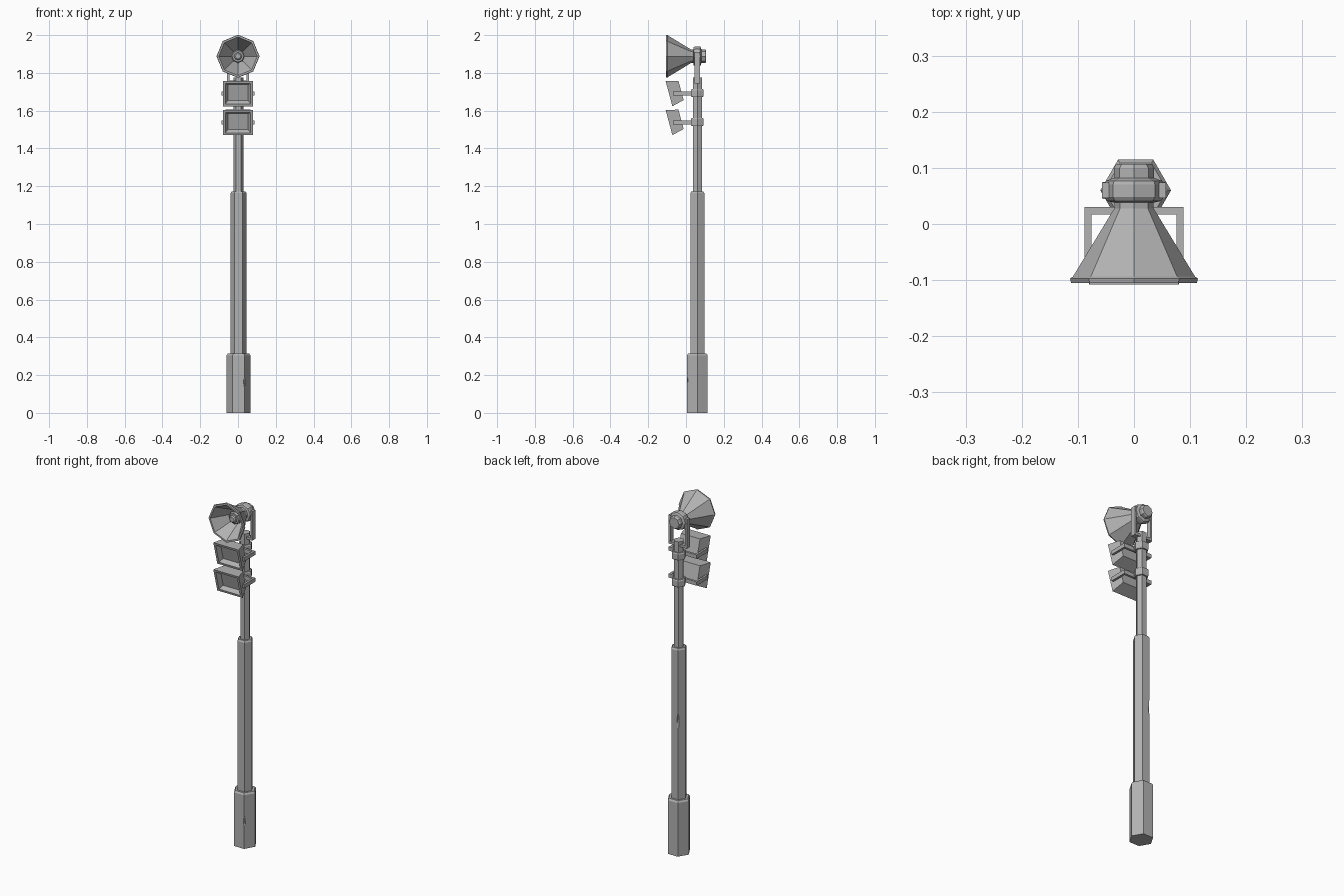
import bpy, bmesh
from math import cos, sin, pi, radians, sqrt
from mathutils import Matrix, Vector

old = bpy.data.objects.get("Cube")
if old:
    bpy.data.objects.remove(old)

grey = bpy.data.materials.new("light grey metal")
grey.use_nodes = True
colour = (0.45, 0.45, 0.45, 1)
grey.diffuse_color = colour
grey.node_tree.nodes["Principled BSDF"].inputs["Base Color"].default_value = colour

POLE = Vector((0.003, 0.06, 0))
FORWARD = Matrix.Rotation(pi / 2, 4, 'X')   # turns local z to -y


def finish(name, bm, matrix=Matrix()):
    bmesh.ops.recalc_face_normals(bm, faces=bm.faces)
    bm.transform(matrix)
    mesh = bpy.data.meshes.new(name)
    bm.to_mesh(mesh)
    bm.free()
    mesh.materials.append(grey)
    obj = bpy.data.objects.new(name, mesh)
    bpy.context.collection.objects.link(obj)
    return obj


def loft(name, sides, profile, matrix=Matrix(), phase=0.0):
    """Flat-sided solid through rings of (x radius, y radius, height)."""
    bm = bmesh.new()
    rings = []
    for rx, ry, h in profile:
        turns = [phase + 2 * pi * i / sides for i in range(sides)]
        rings.append([bm.verts.new((rx * cos(a), ry * sin(a), h)) for a in turns])
    for low, high in zip(rings, rings[1:]):
        for i in range(sides):
            j = (i + 1) % sides
            bm.faces.new((low[i], low[j], high[j], high[i]))
    bm.faces.new(rings[0])
    bm.faces.new(rings[-1])
    return finish(name, bm, matrix)


def turned(name, sides, profile, matrix=Matrix()):
    return loft(name, sides, [(r, r, h) for r, h in profile], matrix)


def box(name, size, centre):
    bm = bmesh.new()
    bmesh.ops.create_cube(bm, size=1)
    return finish(name, bm, Matrix.LocRotScale(Vector(centre), None, Vector(size)))


def chip(target, centre, size):
    """Small faceted dent cut out of a pole edge."""
    bm = bmesh.new()
    bmesh.ops.create_icosphere(bm, subdivisions=1, radius=1)
    cutter = finish(target.name + "_chip_cutter", bm,
                    Matrix.LocRotScale(Vector(centre), None, Vector(size)))
    cutter.hide_render = True
    cutter.hide_set(True)
    cutter.display_type = 'WIRE'
    mod = target.modifiers.new("chip", 'BOOLEAN')
    mod.operation = 'DIFFERENCE'
    mod.object = cutter
    mod.solver = 'EXACT'


# Three telescoping hexagonal pole sections
at_pole = Matrix.Translation(POLE)
base = turned("pole_base", 6, [(0.063, 0), (0.063, 0.305), (0.056, 0.315)], at_pole)
middle = turned("pole_middle", 6, [(0.043, 0.3), (0.043, 1.163), (0.037, 1.172)], at_pole)
top = turned("pole_top", 6, [(0.027, 1.16), (0.027, 1.775)], at_pole)
chip(base, (0.04, 0.0, 0.16), (0.014, 0.014, 0.045))
chip(middle, (-0.02, 0.107, 0.76), (0.014, 0.017, 0.07))
chip(top, (-0.03, 0.05, 1.41), (0.011, 0.012, 0.05))

# Two floodlights, each on a clamp and a U bracket
for label, z in (("upper", 1.69), ("lower", 1.537)):
    turned(label + "_clamp", 6,
           [(0.035, z - 0.018), (0.039, z - 0.012), (0.039, z + 0.018), (0.035, z + 0.024)],
           at_pole)
    box(label + "_bracket_back", (0.176, 0.013, 0.022), (0, 0.0235, z))
    for side, x in (("left", 1), ("right", -1)):
        box(f"{label}_bracket_{side}_arm", (0.012, 0.094, 0.022), (x * 0.082, -0.023, z))
    tilt = Matrix.Translation((0, -0.09, z)) @ Matrix.Rotation(radians(15), 4, 'X') @ FORWARD
    shape = [(0.06, 0.053, -0.066), (0.08, 0.069, 0), (0.067, 0.056, 0),
             (0.053, 0.043, -0.022)]
    loft(label + "_floodlight", 4, [(x * sqrt(2), y * sqrt(2), h) for x, y, h in shape],
         tilt, pi / 4)

# Octagonal horn with driver housing, flared bell and hollow mouth
horn_axis = Matrix.Translation((0, 0, 1.888)) @ FORWARD
turned("horn", 8, [(0.031, -0.107), (0.036, -0.1), (0.036, -0.082), (0.05, -0.077),
                   (0.053, -0.07), (0.053, -0.048), (0.048, -0.041), (0.035, -0.038),
                   (0.035, -0.028), (0.109, 0.094), (0.114, 0.097), (0.112, 0.105),
                   (0.102, 0.105), (0.03, -0.015)], horn_axis)
turned("horn_plug", 8, [(0.026, -0.02), (0.036, 0.012), (0.036, 0.03), (0.03, 0.037),
                        (0.021, 0.037), (0.021, 0.05), (0.014, 0.056)], horn_axis)

# Upright U bracket holding the horn on the pole
box("horn_bracket_base", (0.112, 0.03, 0.014), (0, 0.06, 1.752))
for side, x in (("left", 1), ("right", -1)):
    box(f"horn_bracket_{side}_arm", (0.012, 0.028, 0.165), (x * 0.051, 0.06, 1.827))
